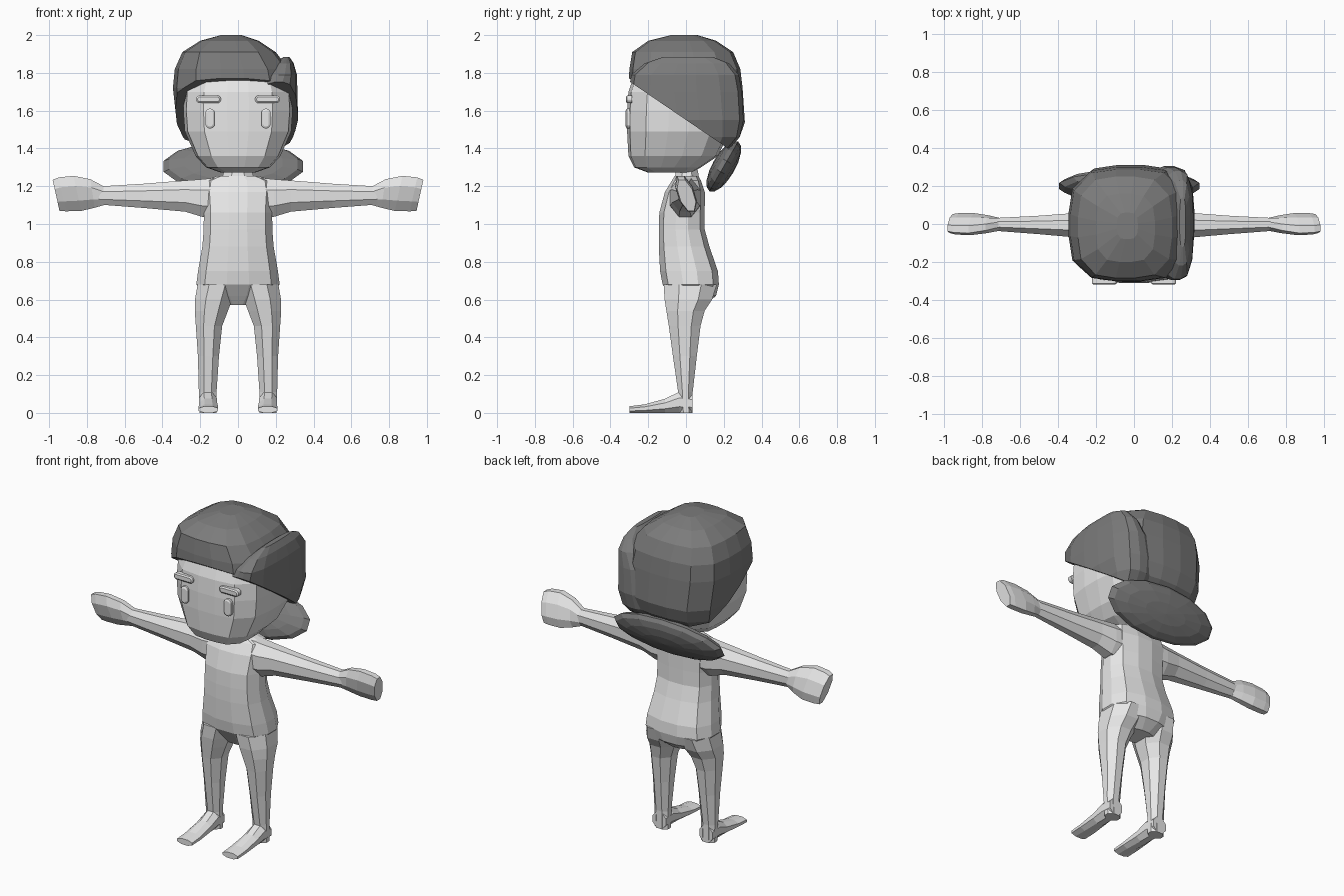
import bpy, bmesh, math
from mathutils import Vector, Matrix

if "Cube" in bpy.data.objects:
    bpy.data.objects.remove(bpy.data.objects["Cube"])


def material(name, v):
    m = bpy.data.materials.new(name)
    m.diffuse_color = (v, v, v, 1)
    m.use_nodes = True
    m.node_tree.nodes["Principled BSDF"].inputs["Base Color"].default_value = m.diffuse_color
    return m


SKIN = material("light grey skin", 0.8)
HAIR = material("dark grey hair", 0.2)


def finish(name, bm, mat):
    bmesh.ops.recalc_face_normals(bm, faces=bm.faces)
    me = bpy.data.meshes.new(name)
    bm.to_mesh(me)
    bm.free()
    me.materials.append(mat)
    ob = bpy.data.objects.new(name, me)
    bpy.context.collection.objects.link(ob)
    return ob


def loft(name, rings, mat, axis="z", n=12, p=3.0, side=1, cuts=(), warp=None):
    """Skin rounded-box rings (pos, a0, a1, b0, b1) along an axis; cuts keep the part above each plane."""
    bm = bmesh.new()
    loops = []
    for t, a0, a1, b0, b1 in rings:
        loop = []
        for i in range(n):
            w = 2 * math.pi * (i + 0.5) / n
            c, s = math.cos(w), math.sin(w)
            k = (abs(c) ** p + abs(s) ** p) ** (-1 / p)
            a = (a0 + a1) / 2 + (a1 - a0) / 2 * c * k
            b = (b0 + b1) / 2 + (b1 - b0) / 2 * s * k
            co = {"z": (a, b, t), "x": (t, a, b), "y": (a, t, b)}[axis]
            co = Vector(warp(*co) if warp else co)
            co.x *= side
            loop.append(bm.verts.new(co))
        loops.append(loop)
    for l, m in zip(loops, loops[1:]):
        for i in range(n):
            j = (i + 1) % n
            bm.faces.new((l[i], l[j], m[j], m[i]))
    bm.faces.new(loops[0])
    bm.faces.new(loops[-1])
    for co, no in cuts:
        res = bmesh.ops.bisect_plane(bm, geom=bm.verts[:] + bm.edges[:] + bm.faces[:],
                                     plane_co=co, plane_no=no, clear_inner=True)
        edges = [e for e in res["geom_cut"] if isinstance(e, bmesh.types.BMEdge)]
        bmesh.ops.holes_fill(bm, edges=edges)
    return finish(name, bm, mat)


def pill(name, x, z, hw, hh, y, depth, mat):
    """Raised rounded plate with an inset panel, facing -y."""
    bm = bmesh.new()
    r, verts = min(hw, hh), []
    for i in range(16):
        w = 2 * math.pi * (i + 0.5) / 16
        c, s = math.cos(w), math.sin(w)
        verts.append(bm.verts.new((x + r * c + math.copysign(hw - r, c), y,
                                   z + r * s + math.copysign(hh - r, s))))
    face = bm.faces.new(verts)
    ext = bmesh.ops.extrude_face_region(bm, geom=[face])["geom"]
    bmesh.ops.translate(bm, verts=[v for v in ext if isinstance(v, bmesh.types.BMVert)], vec=(0, -depth, 0))
    front = [f for f in ext if isinstance(f, bmesh.types.BMFace)]
    bmesh.ops.inset_region(bm, faces=front, thickness=r * 0.4, depth=0)
    bmesh.ops.translate(bm, verts=front[0].verts[:], vec=(0, -0.006, 0))
    return finish(name, bm, mat)


# Head and neck
loft("head", [(1.272, -.09, .09, -.20, .03), (1.30, -.17, .17, -.275, .08),
              (1.36, -.225, .225, -.305, .17), (1.49, -.282, .282, -.312, .23),
              (1.60, -.29, .29, -.312, .24), (1.70, -.285, .285, -.305, .24),
              (1.80, -.25, .25, -.27, .22), (1.90, -.18, .18, -.18, .15)], SKIN, n=16, p=3.6)
loft("neck", [(1.20, -.10, .10, -.07, .08), (1.30, -.07, .07, -.05, .06)], SKIN, n=8)

# Hair cap trimmed along a hairline that falls toward the nape
hairline = ((0, -.30, 1.77), (0, .34, .50))
loft("hair_cap", [(1.40, -.28, .26, -.20, .22), (1.46, -.305, .275, -.26, .285),
                  (1.54, -.325, .29, -.295, .312), (1.72, -.345, .295, -.305, .30),
                  (1.82, -.335, .27, -.30, .288), (1.91, -.295, .20, -.285, .25),
                  (1.97, -.20, .11, -.20, .16), (2.0, -.09, .02, -.08, .06)],
     HAIR, n=16, p=3.4, cuts=[hairline])

# Swept lock covering the right side of the head
loft("side_lock", [(1.40, .05, .27, -.10, .23), (1.46, .05, .295, -.20, .285),
                   (1.55, .05, .318, -.28, .305), (1.70, .08, .315, -.305, .297),
                   (1.79, .15, .312, -.29, .28), (1.85, .20, .295, -.22, .23),
                   (1.885, .24, .272, -.12, .14)],
     HAIR, n=16, p=3.2, cuts=[((0, -.30, 1.755), (0, .34, .50))])

# Flattened hair bundle behind the neck
bm = bmesh.new()
bmesh.ops.create_uvsphere(bm, u_segments=14, v_segments=8, radius=1)
bmesh.ops.transform(bm, verts=bm.verts[:], matrix=(
    Matrix.Translation((-.025, .20, 1.305)) @ Matrix.Rotation(math.radians(60), 4, "X")
    @ Matrix.Diagonal((.378, .152, .06, 1))))
finish("hair_bundle", bm, HAIR)

# Torso
loft("torso", [(.57, -.09, .09, -.04, .10), (.62, -.17, .17, -.08, .16), (.68, -.222, .222, -.125, .175),
               (.75, -.213, .213, -.138, .17), (.88, -.19, .19, -.145, .125),
               (.97, -.183, .183, -.145, .10), (1.06, -.182, .182, -.142, .10),
               (1.17, -.19, .19, -.112, .10), (1.23, -.18, .18, -.075, .08),
               (1.255, -.11, .11, -.06, .065)], SKIN, n=12, p=3)


def hand_warp(x, y, z):
    """Slant the fist tip and lean the hand forward at the top."""
    k = max(0, min(1, (x - .70) / .1))
    return x + k * .22 * (z - 1.16), y - k * .3 * (z - 1.16), z


for s, tag in ((1, "right"), (-1, "left")):
    # Arm and fist
    loft("arm_" + tag, [(.10, -.09, .08, 1.03, 1.25), (.19, -.085, .075, 1.035, 1.24),
                        (.28, -.075, .062, 1.063, 1.233), (.50, -.055, .045, 1.083, 1.215),
                        (.74, -.036, .032, 1.102, 1.20)], SKIN, axis="x", n=8, p=2.8, side=s)
    loft("hand_" + tag, [(.71, -.036, .032, 1.10, 1.20), (.77, -.042, .04, 1.085, 1.238),
                         (.85, -.047, .047, 1.068, 1.256), (.93, -.046, .046, 1.066, 1.248),
                         (.965, -.04, .04, 1.068, 1.235)],
         SKIN, axis="x", n=8, p=3.5, side=s, warp=hand_warp)
    # Leg and wedge foot
    loft("leg_" + tag, [(.0, .112, .205, -.035, .036), (.11, .113, .208, -.042, .036),
                        (.30, .10, .213, -.07, .058), (.46, .083, .224, -.092, .078),
                        (.54, .052, .23, -.105, .10), (.60, .03, .229, -.115, .14),
                        (.68, .005, .215, -.12, .165)], SKIN, n=8, p=3.5, side=s)
    loft("foot_" + tag, [(-.30, .105, .208, 0, .035), (-.22, .105, .208, 0, .045),
                         (-.11, .11, .207, 0, .075), (-.035, .112, .207, 0, .112),
                         (.034, .115, .205, 0, .10)], SKIN, axis="y", n=8, p=8, side=s)
    # Eyes and brows
    pill("eye_" + tag, s * .148, 1.558, .025, .053, -.29, .023, SKIN)
    pill("brow_" + tag, s * .156, 1.66, .066, .021, -.285, .027, SKIN)
